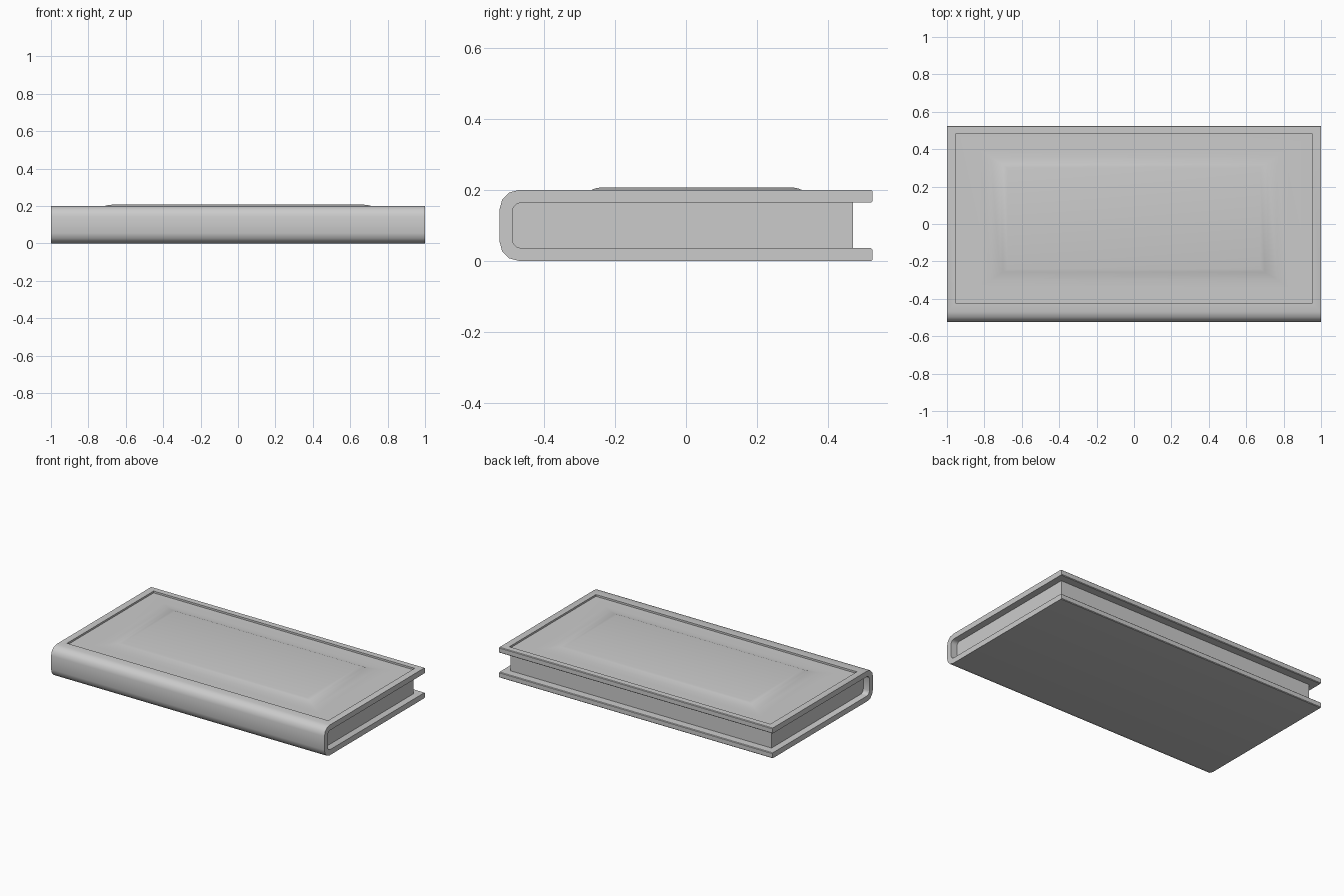
import bpy, bmesh, math

if "Cube" in bpy.data.objects:
    bpy.data.objects.remove(bpy.data.objects["Cube"])


def arc(cy, cz, r, a0, a1, n=3):
    """Points of an arc in the YZ plane, angles in degrees."""
    return [(cy + r * math.cos(math.radians(a0 + (a1 - a0) * i / n)),
             cz + r * math.sin(math.radians(a0 + (a1 - a0) * i / n))) for i in range(n + 1)]


def finish(bm, name):
    bmesh.ops.recalc_face_normals(bm, faces=bm.faces)
    mesh = bpy.data.meshes.new(name)
    bm.to_mesh(mesh)
    bm.free()
    ob = bpy.data.objects.new(name, mesh)
    bpy.context.collection.objects.link(ob)
    bpy.ops.object.select_all(action='DESELECT')
    ob.select_set(True)
    bpy.context.view_layer.objects.active = ob
    return ob


H, T, Y, E = 0.2, 0.036, 0.525, 0.004   # height, board thickness, half depth, edge chamfer
R, r = 0.055, 0.025                     # outer and inner spine radii
yi = -Y + T

# U-shaped cover profile: top board, spine, bottom board, then back inside
outer = arc(-Y + R, H - R, R, 90, 180) + arc(-Y + R, R, R, 180, 270)
inner = arc(yi + r, T + r, r, 270, 180) + arc(yi + r, H - T - r, r, 180, 90)
profile = ([(Y - E, H)] + outer + [(Y - E, 0), (Y, E), (Y, T - E), (Y - E, T)] + inner
           + [(Y - E, H - T), (Y, H - T + E), (Y, H - E)])

bm = bmesh.new()
ends = [[bm.verts.new((x, y, z)) for y, z in profile] for x in (-1, 1)]
n = len(profile)
for i in range(1, n):
    j = (i + 1) % n
    bm.faces.new((ends[0][i], ends[0][j], ends[1][j], ends[1][i]))
for end in ends:
    bm.faces.new(end)

# Top board surface: rim, recess wall, sunken border and raised padded centre
prev = [ends[0][1], ends[1][1], ends[1][0], ends[0][0]]
for inset, z in [(0, H), (0, 0.188), (0.13, 0.188), (0.19, 0.191), (0.24, H),
                 (0.255, 0.204), (0.28, 0.207)]:
    hx, hy, cy = 0.955 - inset, 0.452 - inset * 0.65, 0.03
    ring = [bm.verts.new((sx * hx, cy + sy * hy, z))
            for sx, sy in ((-1, -1), (1, -1), (1, 1), (-1, 1))]
    for i in range(4):
        j = (i + 1) % 4
        bm.faces.new((prev[i], prev[j], ring[j], ring[i]))
    prev = ring
bm.faces.new(prev)
finish(bm, "cover")
bpy.ops.object.shade_smooth_by_angle(angle=math.radians(35))

# Page block between the boards
bm = bmesh.new()
bmesh.ops.create_cube(bm, size=1)
y0, y1 = yi - 0.002, 0.47
for v in bm.verts:
    v.co = (v.co.x * 1.91, (y0 + y1) / 2 + v.co.y * (y1 - y0), H / 2 + v.co.z * (H - 2 * T + 0.004))
finish(bm, "page_block")
